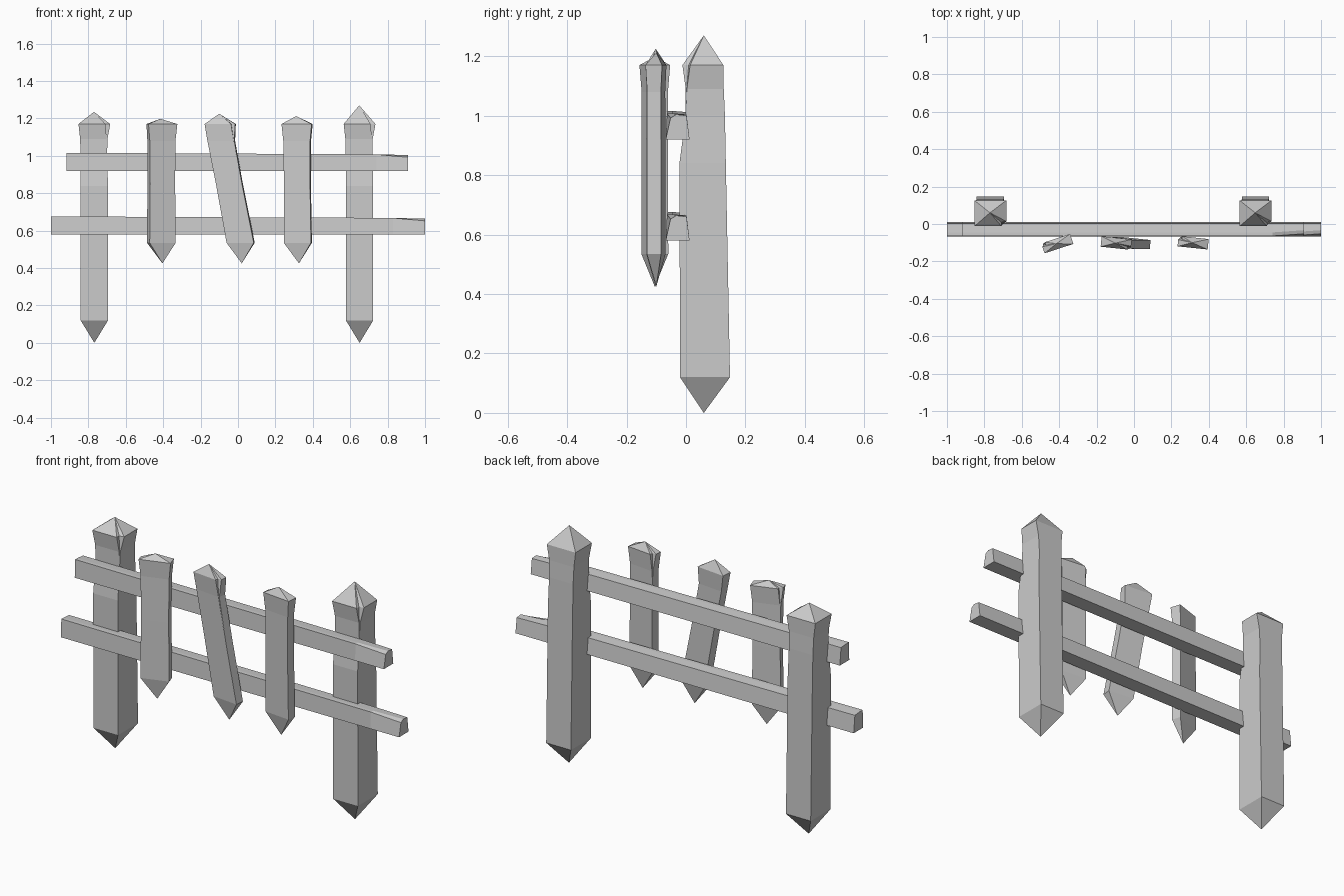
import bpy, bmesh
from math import radians
from mathutils import Vector, Matrix

cube = bpy.data.objects.get("Cube")
if cube:
    bpy.data.objects.remove(cube)

GREY = (0.6, 0.6, 0.6, 1)
wood = bpy.data.materials.new("grey_wood")
wood.use_nodes = True
wood.diffuse_color = GREY
wood.node_tree.nodes["Principled BSDF"].inputs["Base Color"].default_value = GREY


def loft(name, rings, tips=None):
    """Skin a stack of rings, closing the ends flat or with pointed tips."""
    bm = bmesh.new()
    loops = [[bm.verts.new(p) for p in ring] for ring in rings]
    n = len(loops[0])
    for a, b in zip(loops, loops[1:]):
        for i in range(n):
            j = (i + 1) % n
            bm.faces.new((a[i], a[j], b[j], b[i]))
    for k, loop in enumerate((loops[0], loops[-1])):
        if tips:
            tip = bm.verts.new(tips[k])
            for i in range(n):
                bm.faces.new((loop[i], loop[(i + 1) % n], tip))
        else:
            bm.faces.new(loop)
    bmesh.ops.remove_doubles(bm, verts=bm.verts, dist=0.0005)
    bmesh.ops.recalc_face_normals(bm, faces=bm.faces)
    mesh = bpy.data.meshes.new(name)
    bm.to_mesh(mesh)
    bm.free()
    mesh.materials.append(wood)
    obj = bpy.data.objects.new(name, mesh)
    bpy.context.collection.objects.link(obj)
    return obj


def stake(name, levels, bottom, top, yaw=0):
    """Pointed timber; levels hold z, centre x, centre y, half sizes and chip size."""
    turn = Matrix.Rotation(radians(yaw), 3, 'Z')
    rings = []
    for z, cx, cy, hx, hy, c in levels:
        # the chipped corner is a notch of three points
        outline = [(hx, hy), (-hx, hy), (-hx, -hy),
                   (hx - c, -hy), (hx - c, c * 0.8 - hy), (hx, c - hy)]
        rings.append([turn @ Vector((x, y, 0)) + Vector((cx, cy, z)) for x, y in outline])
    loft(name, rings, (bottom, top))


# Posts, pointed at both ends and flared below the cap
for name, x, peak in (("right_post", -0.768, 1.235), ("left_post", 0.65, 1.27)):
    stake(name, [(0.12, x, 0.064, 0.073, 0.084, 0),
                 (0.84, x, 0.056, 0.073, 0.078, 0),
                 (1.0, x - 0.003, 0.065, 0.071, 0.066, 0),
                 (1.09, x - 0.003, 0.063, 0.073, 0.064, 0.004),
                 (1.17, x, 0.057, 0.085, 0.069, 0.026)],
          (x, 0.06, 0), (x - 0.002, 0.06, peak))

# Pickets in front of the rails: bottom x, top x, y, peak height, yaw
for name, x0, x1, y, peak, yaw in (("right_picket", -0.41, -0.41, -0.105, 1.198, 198),
                                   ("middle_picket", 0.014, -0.095, -0.102, 1.225, -6),
                                   ("left_picket", 0.32, 0.316, -0.1, 1.212, 174)):
    levels = []
    for z, t, hx, hy, c in ((0.535, 0, 0.073, 0.024, 0), (0.85, 0.55, 0.07, 0.024, 0),
                            (1.08, 0.95, 0.072, 0.023, 0.003), (1.17, 1, 0.081, 0.028, 0.02)):
        levels.append((z, x0 + (x1 - x0) * t, y, hx, hy, c))
    stake(name, levels, (x0 + 0.006, y, 0.425), (x1 - 0.005, y, peak), yaw)

# Rails with a tapered section, chipped along the top front of one end
for name, x0, x1, z in (("lower_rail", -1, 1, 0.58), ("upper_rail", -0.918, 0.91, 0.92)):
    rings = []
    for x, height, drop, lean in ((x0, 0.096, 0, 0), (x1 - 0.17, 0.088, 0, 0),
                                  (x1, 0.084, 0.012, 0.012)):
        rings.append([(x, 0.012, z), (x, 0.002, z + height - 0.004),
                      (x, lean - 0.045, z + height),
                      (x, lean - 0.064, z + height - drop), (x, -0.068, z)])
    loft(name, rings)
